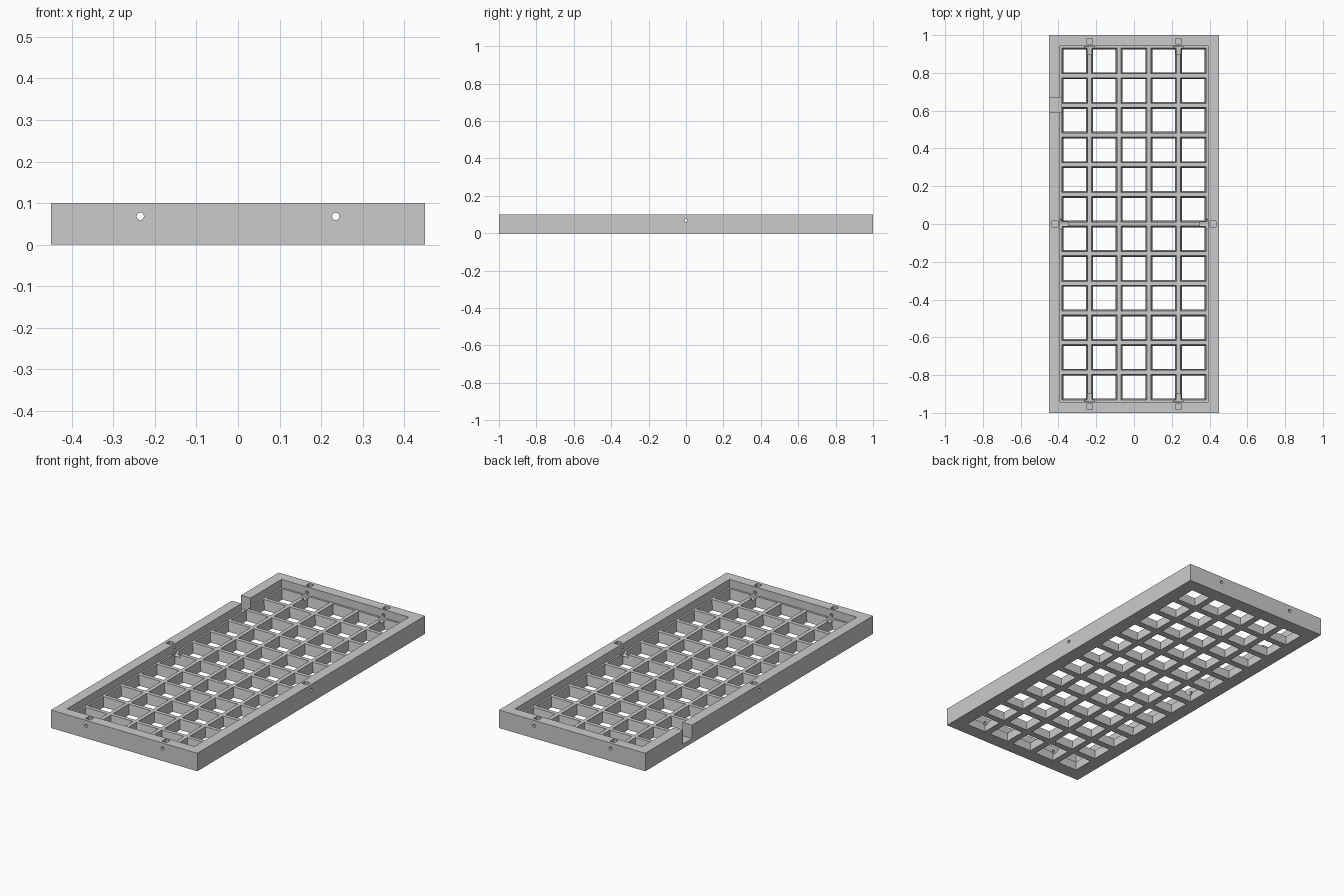
import bpy, bmesh, math
from mathutils import Matrix, Vector

if "Cube" in bpy.data.objects:
    bpy.data.objects.remove(bpy.data.objects["Cube"])

PITCH = 0.157      # grid spacing
RIB_TOP = 0.055    # height of the lattice
BOLT_Z = 0.068     # height of the joining holes


def finish(name, bm):
    bmesh.ops.recalc_face_normals(bm, faces=bm.faces)
    mesh = bpy.data.meshes.new(name)
    bm.to_mesh(mesh)
    bm.free()
    obj = bpy.data.objects.new(name, mesh)
    bpy.context.collection.objects.link(obj)
    return obj


def add_box(bm, x0, x1, y0, y1, z0, z1):
    m = Matrix.Translation(((x0 + x1) / 2, (y0 + y1) / 2, (z0 + z1) / 2))
    m = m @ Matrix.Diagonal((x1 - x0, y1 - y0, z1 - z0, 1))
    bmesh.ops.create_cube(bm, size=1, matrix=m)


def add_rod(bm, centre, direction, radius, length, sides):
    rot = Vector((0, 0, 1)).rotation_difference(Vector(direction)).to_matrix().to_4x4()
    bmesh.ops.create_cone(bm, cap_ends=True, segments=sides, radius1=radius,
                          radius2=radius, depth=length,
                          matrix=Matrix.Translation(centre) @ rot)


def cut(target, name, bm):
    cutter = finish(name, bm)
    cutter.hide_render = True
    mod = target.modifiers.new(name, 'BOOLEAN')
    mod.operation = 'DIFFERENCE'
    mod.solver = 'EXACT'
    mod.object = cutter
    bpy.context.view_layer.objects.active = target
    bpy.ops.object.modifier_apply(modifier=name)
    bpy.data.objects.remove(cutter)


# Solid tray block
bm = bmesh.new()
add_box(bm, -0.45, 0.45, -1, 1, 0, 0.1)
tray = finish("grid_tray", bm)

# Shallow recess inside the raised frame
bm = bmesh.new()
add_box(bm, -0.392, 0.392, -0.942, 0.942, RIB_TOP, 0.2)
cut(tray, "recess", bm)

# Drafted square openings, 5 x 12
bm = bmesh.new()
for i in range(5):
    for j in range(12):
        m = Matrix.Translation(((i - 2) * PITCH, (j - 5.5) * PITCH, RIB_TOP / 2))
        m = m @ Matrix.Rotation(math.pi / 4, 4, 'Z')
        r = math.sqrt(0.5)
        bmesh.ops.create_cone(bm, cap_ends=True, segments=4, radius1=0.118 * r,
                              radius2=0.138 * r, depth=RIB_TOP + 0.02, matrix=m)
cut(tray, "openings", bm)

# Joining points: (position along wall, outward direction)
joints = [((sx * 1.5 * PITCH, sy), (0, sy)) for sx in (-1, 1) for sy in (-1, 1)]
joints += [((sx * 0.45, 0), (sx, 0)) for sx in (-1, 1)]

# Clearance scoops in the rib ends, nut pockets, bolt holes
scoops, pockets, holes = bmesh.new(), bmesh.new(), bmesh.new()
for (x, y), (dx, dy) in joints:
    add_rod(scoops, (x - dx * 0.08, y - dy * 0.08, BOLT_Z), (dx, dy, 0), 0.03, 0.042, 16)
    px, py = x - dx * 0.032, y - dy * 0.032
    add_box(pockets, px - 0.015, px + 0.015, py - 0.015, py + 0.015, 0.05, 0.15)
    add_rod(holes, (x - dx * 0.03, y - dy * 0.03, BOLT_Z), (dx, dy, 0), 0.009, 0.1, 12)
cut(tray, "scoops", scoops)
cut(tray, "pockets", pockets)
cut(tray, "holes", holes)

# Outlet notch in the left wall
bm = bmesh.new()
add_box(bm, -0.5, -0.384, 0.59, 0.67, 0.025, 0.2)
cut(tray, "notch", bm)
